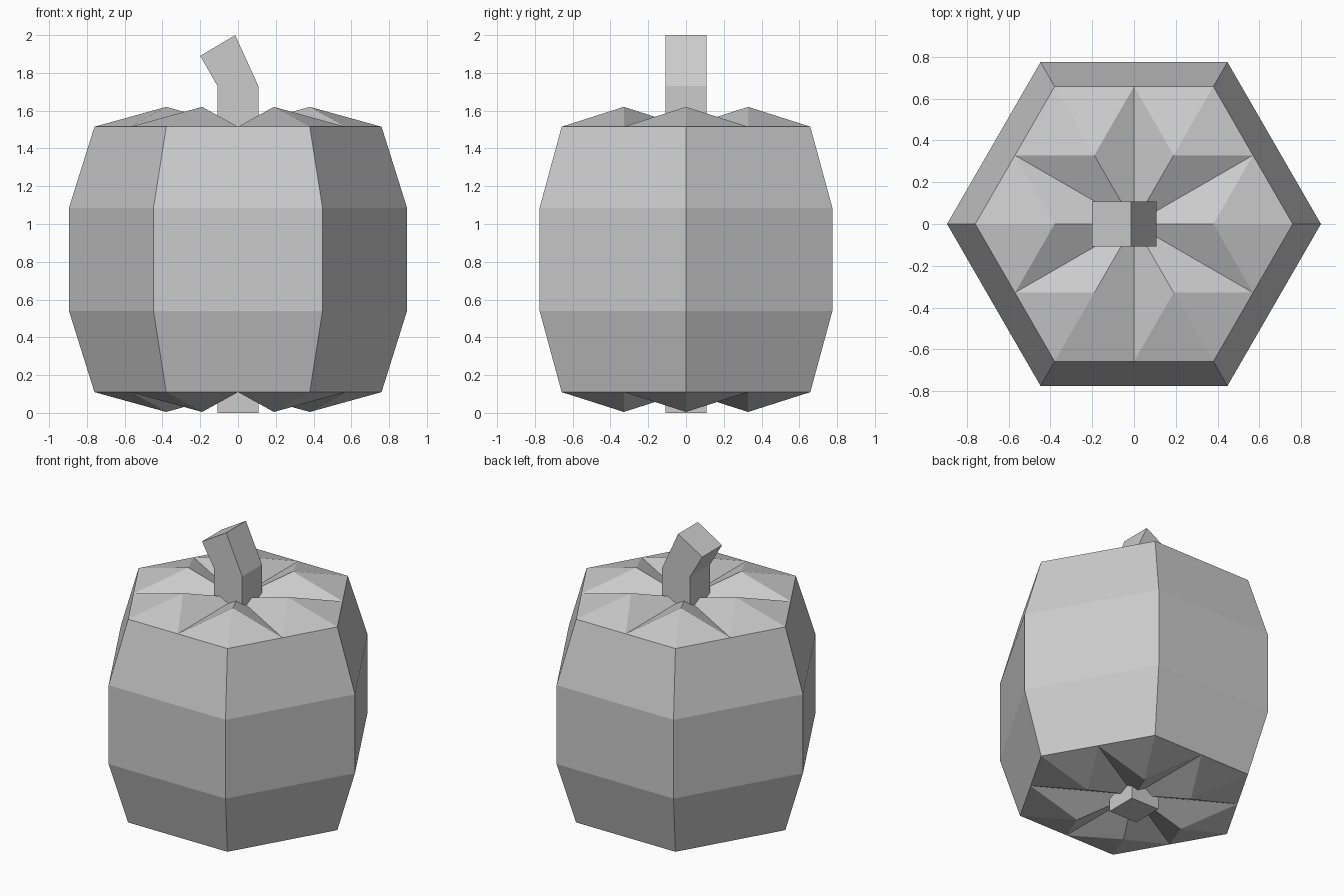
import bpy, bmesh
from math import cos, sin, radians

cube = bpy.data.objects.get("Cube")
if cube:
    bpy.data.objects.remove(cube)

grey = bpy.data.materials.new("plain grey")
grey.use_nodes = True
colour = (0.6, 0.6, 0.6, 1)
grey.diffuse_color = colour
grey.node_tree.nodes["Principled BSDF"].inputs["Base Color"].default_value = colour


def finish(bm, name):
    bmesh.ops.recalc_face_normals(bm, faces=bm.faces)
    mesh = bpy.data.meshes.new(name)
    bm.to_mesh(mesh)
    bm.free()
    mesh.materials.append(grey)
    obj = bpy.data.objects.new(name, mesh)
    bpy.context.collection.objects.link(obj)
    return obj


def ring(bm, radius, z, start=0):
    """Six vertices on a circle."""
    angles = [radians(start + 60 * i) for i in range(6)]
    return [bm.verts.new((radius * cos(a), radius * sin(a), z)) for a in angles]


def cap(bm, corners, z, peak_z):
    """Six ribs, each a shallow pyramid between two grooves."""
    mids = ring(bm, 0.658, z, 30)
    peaks = ring(bm, 0.38, peak_z)
    centre = bm.verts.new((0, 0, z))
    for i in range(6):
        outline = [centre, mids[i - 1], corners[i], mids[i]]
        for a, b in zip(outline, outline[1:] + outline[:1]):
            bm.faces.new((a, b, peaks[i]))
    return mids


# Pumpkin body: barrel walls with ribbed caps
bm = bmesh.new()
profile = [(0.76, 0.11), (0.895, 0.54), (0.895, 1.085), (0.76, 1.515)]
rings = [ring(bm, r, z) for r, z in profile]
bottom = cap(bm, rings[0], 0.11, 0.005)
top = cap(bm, rings[-1], 1.515, 1.62)
for level, (low, high) in enumerate(zip(rings, rings[1:])):
    for i in range(6):
        j = (i + 1) % 6
        face = [low[i], low[j], high[j], high[i]]
        if level == 0:
            face.insert(1, bottom[i])
        if level == len(rings) - 2:
            face.insert(3, top[i])
        bm.faces.new(face)
finish(bm, "pumpkin_body")

# Stem: square post through the core, bent at the top
bm = bmesh.new()
half = 0.108
sections = [((-half, 0), (half, 0)),
            ((-half, 1.73), (half, 1.73)),
            ((-0.2, 1.89), (-0.015, 2))]
loops = []
for (x1, z1), (x2, z2) in sections:
    corners = [(x1, -half, z1), (x2, -half, z2), (x2, half, z2), (x1, half, z1)]
    loops.append([bm.verts.new(c) for c in corners])
for low, high in zip(loops, loops[1:]):
    for i in range(4):
        j = (i + 1) % 4
        bm.faces.new((low[i], low[j], high[j], high[i]))
bm.faces.new(loops[0])
bm.faces.new(loops[-1])
finish(bm, "stem")
